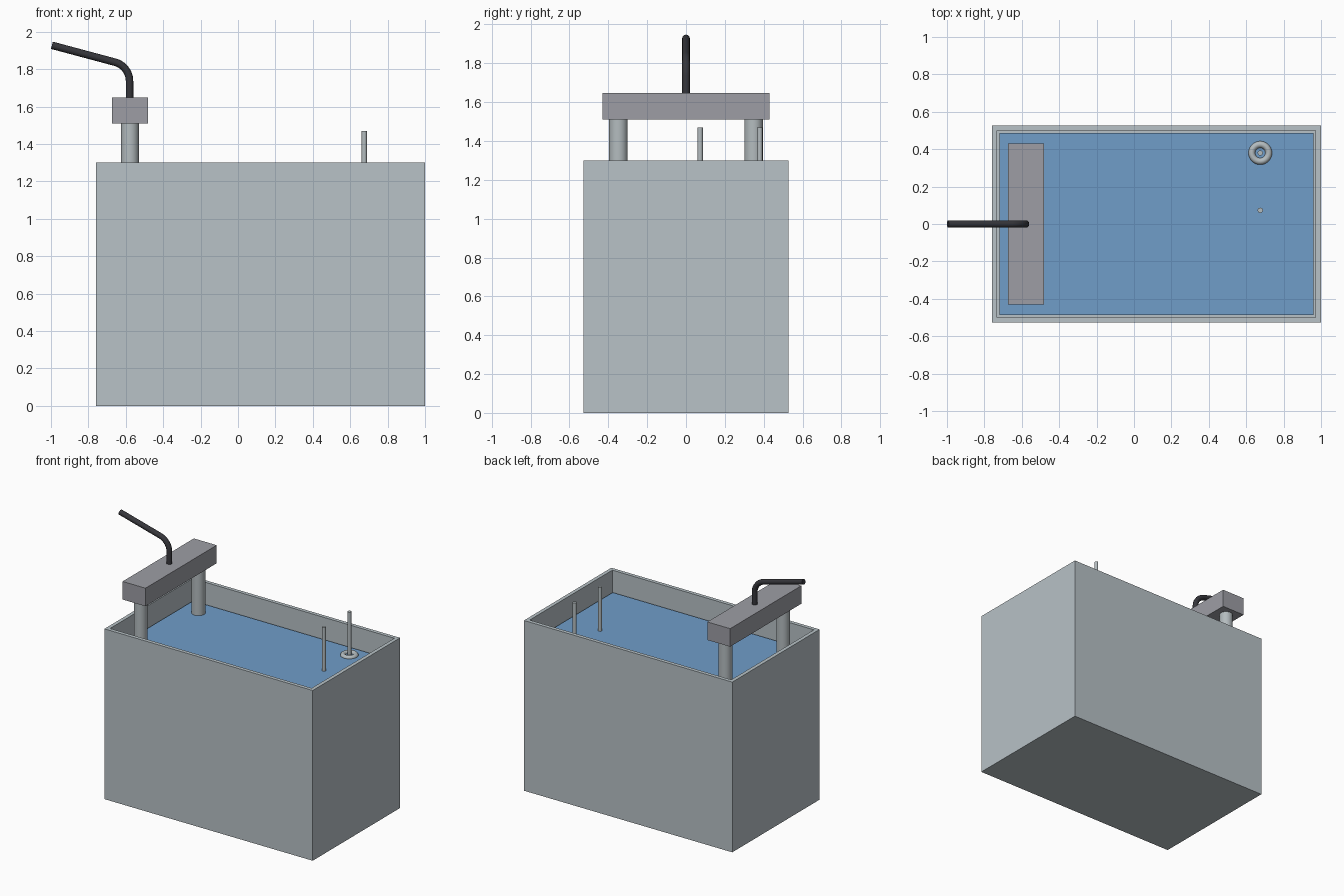
import bpy, bmesh, math
from mathutils import Vector

if "Cube" in bpy.data.objects:
    bpy.data.objects.remove(bpy.data.objects["Cube"])


def material(name, r, g, b):
    lin = lambda c: ((c / 255 + 0.055) / 1.055) ** 2.4 if c > 10 else c / 255 / 12.92
    m = bpy.data.materials.new(name)
    m.diffuse_color = (lin(r), lin(g), lin(b), 1)
    m.use_nodes = True
    m.node_tree.nodes["Principled BSDF"].inputs["Base Color"].default_value = m.diffuse_color
    return m


TANK = material("pale tank grey", 184, 194, 199)
WATER = material("water blue", 112, 157, 201)
BEAM = material("mid grey", 157, 158, 165)
METAL = material("light metal", 180, 188, 191)
DARK = material("dark rubber", 54, 54, 59)


def finish(name, bm, mat, smooth=False):
    bmesh.ops.recalc_face_normals(bm, faces=bm.faces)
    me = bpy.data.meshes.new(name)
    bm.to_mesh(me)
    bm.free()
    ob = bpy.data.objects.new(name, me)
    bpy.context.collection.objects.link(ob)
    me.materials.append(mat)
    if smooth:
        bpy.ops.object.select_all(action='DESELECT')
        ob.select_set(True)
        bpy.context.view_layer.objects.active = ob
        bpy.ops.object.shade_smooth_by_angle(angle=math.radians(40))
    return ob


def box_mesh(lo, hi):
    bm = bmesh.new()
    bmesh.ops.create_cube(bm, size=1)
    for v in bm.verts:
        v.co = Vector([lo[i] if v.co[i] < 0 else hi[i] for i in range(3)])
    return bm


def cylinder(name, x, y, z0, z1, r, mat, sides=32):
    bm = bmesh.new()
    bmesh.ops.create_cone(bm, cap_ends=True, segments=sides, radius1=r, radius2=r, depth=z1 - z0)
    bmesh.ops.translate(bm, verts=bm.verts, vec=(x, y, (z0 + z1) / 2))
    return finish(name, bm, mat, True)


WALL, LEVEL = 0.04, 1.137

# Open tank: inset the top face, then push it down to the floor
bm = box_mesh((-0.76, -0.527, 0), (1.0, 0.527, 1.3))
top = max(bm.faces, key=lambda f: f.calc_center_median().z)
bmesh.ops.inset_region(bm, faces=[top], thickness=WALL)
cavity = bmesh.ops.extrude_discrete_faces(bm, faces=[top])["faces"][0]
bmesh.ops.translate(bm, verts=cavity.verts, vec=(0, 0, -1.3 + WALL))
finish("tank", bm, TANK)

# Water filling the tank
finish("water", box_mesh((-0.76 + WALL, -0.527 + WALL, WALL),
                         (1.0 - WALL, 0.527 - WALL, LEVEL)), WATER)

# Pump columns and the crossbeam on top of them
for side, y in (("front", -0.348), ("back", 0.348)):
    cylinder(side + "_column", -0.578, y, 0.2, 1.51, 0.048, METAL)
finish("crossbeam", box_mesh((-0.674, -0.43, 1.51), (-0.481, 0.43, 1.648)), BEAM)

# Bent outlet pipe: upright, 75 degree bend, sloping run
R, x0, z0 = 0.104, -0.58, 1.737
path = [(x0, 0, 1.63)]
for i in range(13):
    a = math.radians(75) * i / 12
    path.append((x0 - R * (1 - math.cos(a)), 0, z0 + R * math.sin(a)))
px, _, pz = path[-1]
path.append((-0.995, 0, pz + (px + 0.995) * math.tan(math.radians(15))))
cu = bpy.data.curves.new("outlet_pipe", 'CURVE')
cu.dimensions = '3D'
cu.bevel_depth = 0.02
cu.bevel_resolution = 4
cu.use_fill_caps = True
sp = cu.splines.new('POLY')
sp.points.add(len(path) - 1)
for p, co in zip(sp.points, path):
    p.co = (*co, 1)
sp.use_smooth = True
cu.materials.append(DARK)
bpy.context.collection.objects.link(bpy.data.objects.new("outlet_pipe", cu))

# Sensor rods
cylinder("sensor_rod", 0.675, 0.073, 0.9, 1.47, 0.014, METAL, 20)
cylinder("float_rod", 0.675, 0.38, 0.9, 1.47, 0.014, METAL, 20)

# Ring float on the water: a circle swept around the rod
bm = bmesh.new()
N, M = 32, 16
rings = []
for i in range(N):
    a = math.tau * i / N
    ring = []
    for j in range(M):
        b = math.tau * j / M
        d = 0.045 + 0.018 * math.cos(b)
        ring.append(bm.verts.new((0.675 + d * math.cos(a), 0.38 + d * math.sin(a),
                                  LEVEL + 0.018 * math.sin(b))))
    rings.append(ring)
for i in range(N):
    p, q = rings[i], rings[(i + 1) % N]
    for j in range(M):
        k = (j + 1) % M
        bm.faces.new((p[j], q[j], q[k], p[k]))
finish("float_ring", bm, METAL, True)
